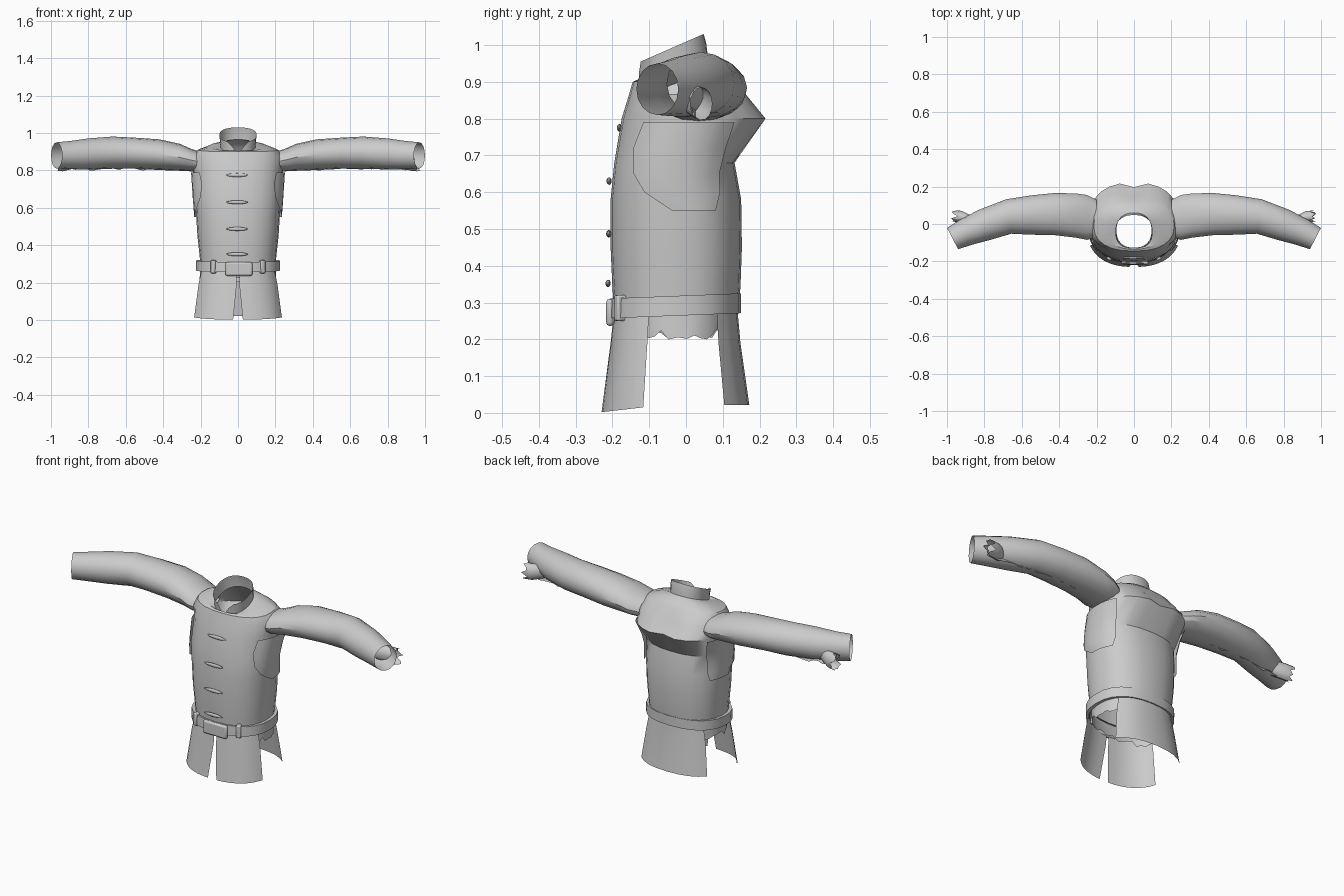
import bpy, bmesh, math, random
from mathutils import Vector

random.seed(4)
cube = bpy.data.objects.get("Cube")
if cube:
    bpy.data.objects.remove(cube)

GREY = (0.6, 0.6, 0.6, 1)
cloth = bpy.data.materials.new("grey cloth")
cloth.use_nodes = True
cloth.diffuse_color = GREY
cloth.node_tree.nodes["Principled BSDF"].inputs["Base Color"].default_value = GREY


def finish(obj, angle=30):
    obj.data.materials.clear()
    obj.data.materials.append(cloth)
    bpy.ops.object.select_all(action='DESELECT')
    obj.select_set(True)
    bpy.context.view_layer.objects.active = obj
    bpy.ops.object.shade_smooth_by_angle(angle=math.radians(angle))
    return obj


def loft(name, rings, closed=True, flip=False, angle=30):
    """Skin a surface through rings with equal point counts."""
    bm = bmesh.new()
    rows = [[bm.verts.new(p) for p in ring] for ring in rings]
    n = len(rows[0])
    for low, high in zip(rows, rows[1:]):
        for j in range(n if closed else n - 1):
            k = (j + 1) % n
            quad = [low[j], low[k], high[k], high[j]]
            bm.faces.new(quad[::-1] if flip else quad)
    mesh = bpy.data.meshes.new(name)
    bm.to_mesh(mesh)
    bm.free()
    obj = bpy.data.objects.new(name, mesh)
    bpy.context.collection.objects.link(obj)
    return finish(obj, angle)


def power(v, e=0.85):
    return math.copysign(abs(v) ** e, v)


def arc(z, half, front, back, tilt=0, a0=0, a1=360, n=24, closed=True):
    """Rounded cross-section of the body; tilt raises the back."""
    pts = []
    for i in range(n):
        a = math.radians(a0 + (a1 - a0) * i / (n if closed else n - 1))
        s = power(math.sin(a))
        pts.append(Vector((half * power(math.cos(a)),
                           (front + back) / 2 + (back - front) / 2 * s,
                           z + tilt * s)))
    return pts


# Torso: z, half width, front y, back y, tilt
BODY = [(0.27, 0.20, -0.195, 0.14, 0), (0.34, 0.205, -0.2, 0.148, 0),
        (0.45, 0.217, -0.205, 0.152, 0), (0.58, 0.225, -0.205, 0.15, 0),
        (0.68, 0.232, -0.195, 0.132, 0), (0.80, 0.24, -0.175, 0.222, 0),
        (0.865, 0.245, -0.155, 0.168, 0), (0.91, 0.215, -0.145, 0.125, 0.01),
        (0.93, 0.15, -0.135, 0.085, 0.025), (0.93, 0.095, -0.127, 0.06, 0.035)]
rings = [arc(*row) for row in BODY]
for p in rings[5] + rings[6]:
    if p.y > 0 and abs(p.x) < 0.03:
        p.y -= 0.025            # hollow between the shoulder blades
loft("torso", rings)


def body_at(z):
    for a, b in zip(BODY, BODY[1:]):
        if a[0] <= z <= b[0]:
            t = (z - a[0]) / (b[0] - a[0])
            return [u + (v - u) * t for u, v in zip(a, b)]


# Standing collar with a notch at the throat
loft("collar", [arc(0.925, 0.094, -0.127, 0.06, 0.04, -89, 269, 25, False),
                arc(0.965, 0.097, -0.13, 0.055, 0.04, -76, 256, 25, False),
                arc(0.99, 0.1, -0.135, 0.048, 0.04, -58, 238, 25, False)],
     closed=False)

# Skirt panels: two in front, one behind
PANELS = {"front_left_panel": (-89, -22, -86), "front_right_panel": (202, 269, 266),
          "back_panel": (38, 142, None)}
for name, (a0, a1, slit) in PANELS.items():
    b0, b1 = a0, a1
    if slit and a0 < 0:
        b0 = slit
    elif slit:
        b1 = slit
    low_z, low_tilt = (0.022, 0) if slit is None else (0.025, 0.023)
    loft(name, [arc(low_z, 0.25, -0.23, 0.172, low_tilt, b0, b1, 9, False),
                arc(0.19, 0.225, -0.205, 0.148, 0, a0, a1, 9, False),
                arc(0.28, 0.205, -0.195, 0.14, 0, a0, a1, 9, False)], closed=False)

# Torn lining hem below the belt
hem = arc(0.21, 0.205, -0.165, 0.12, n=48)
for p in hem:
    p.z += random.uniform(-0.012, 0.02)
loft("torn_hem", [hem, arc(0.3, 0.2, -0.185, 0.135, n=48)])

# Belt with turned edges
loft("belt", [arc(0.266, 0.205, -0.195, 0.137, 0.007),
              arc(0.264, 0.224, -0.21, 0.149, 0.007),
              arc(0.318, 0.224, -0.207, 0.149, 0.007),
              arc(0.316, 0.205, -0.19, 0.137, 0.007)])


def box(name, loc, size, bevel):
    bpy.ops.mesh.primitive_cube_add(size=1, location=loc)
    obj = bpy.context.object
    obj.name = name
    obj.scale = size
    bpy.ops.object.transform_apply(location=False, rotation=False, scale=True)
    mod = obj.modifiers.new("rounded", 'BEVEL')
    mod.width = bevel
    mod.segments = 2
    return finish(obj)


box("buckle", (0.005, -0.206, 0.273), (0.145, 0.022, 0.074), 0.01)
for side, s in (("left", 1), ("right", -1)):
    loop = box(side + "_belt_loop", (s * 0.13, -0.178, 0.285), (0.025, 0.03, 0.07), 0.005)
    loop.rotation_euler.z = s * 0.45

# Toggles down the front
for i, (z, y) in enumerate([(0.775, -0.181), (0.63, -0.209), (0.487, -0.21), (0.352, -0.212)]):
    bpy.ops.mesh.primitive_uv_sphere_add(segments=12, ring_count=8, location=(-0.005, y, z))
    toggle = bpy.context.object
    toggle.name = "toggle_%d" % (i + 1)
    toggle.scale = (0.058, 0.007, 0.01)
    finish(toggle, 60)

# Sleeves: x, centre y, centre z, y radius, z radius, slant of the ring
SLEEVE = [(0.2, 0.03, 0.845, 0.1, 0.055, 0), (0.25, 0.035, 0.855, 0.12, 0.06, 0),
          (0.31, 0.045, 0.87, 0.118, 0.072, 0), (0.42, 0.053, 0.884, 0.113, 0.082, 0),
          (0.55, 0.048, 0.892, 0.105, 0.083, 0), (0.67, 0.04, 0.895, 0.092, 0.086, 0.15),
          (0.8, -0.005, 0.888, 0.08, 0.083, 0.4), (0.9, -0.045, 0.882, 0.066, 0.075, 0.5),
          (0.97, -0.078, 0.88, 0.057, 0.07, 0.52)]


def tube(s, x, y, z, ry, rz, slant, n=16, ragged=0):
    pts = []
    for i in range(n):
        a = 2 * math.pi * i / n
        dy = ry * math.cos(a)
        pts.append((s * (x + slant * dy + random.uniform(-ragged, ragged)),
                    y + dy, z + rz * math.sin(a)))
    return pts


for side, s in (("left", 1), ("right", -1)):
    flip = s < 0
    loft(side + "_sleeve", [tube(s, *row) for row in SLEEVE], flip=flip)
    # Torn lining showing behind the cuff
    loft(side + "_torn_cuff", [tube(s, 0.86, 0.01, 0.855, 0.03, 0.04, 0),
                               tube(s, 0.92, 0.036, 0.843, 0.034, 0.044, 0),
                               tube(s, 0.957, 0.042, 0.84, 0.03, 0.045, 0, ragged=0.02)],
         flip=flip)
    # Frayed seam along the underside
    top, low = [], []
    for i in range(25):
        x = 0.3 + 0.62 * i / 24
        y = 0.05 - 0.12 * max(0, x - 0.62)
        top.append((s * x, y, 0.83))
        low.append((s * x, y + 0.01, 0.804 + random.uniform(-0.006, 0.01)))
    loft(side + "_frayed_seam", [low, top], closed=False, flip=flip)
    # Loose armhole lining hanging on the flank
    rows = []
    for z, a0, a1 in ((0.55, -2, 32), (0.6, -24, 38), (0.65, -36, 40),
                      (0.72, -42, 38), (0.79, -38, 30)):
        _, half, front, back, _ = body_at(z)
        rows.append([(s * p.x, p.y, p.z) for p in
                     arc(z, half + 0.012, front - 0.008, back + 0.008, 0, a0, a1, 9, False)])
    loft(side + "_armhole_lining", rows, closed=False, flip=flip)
